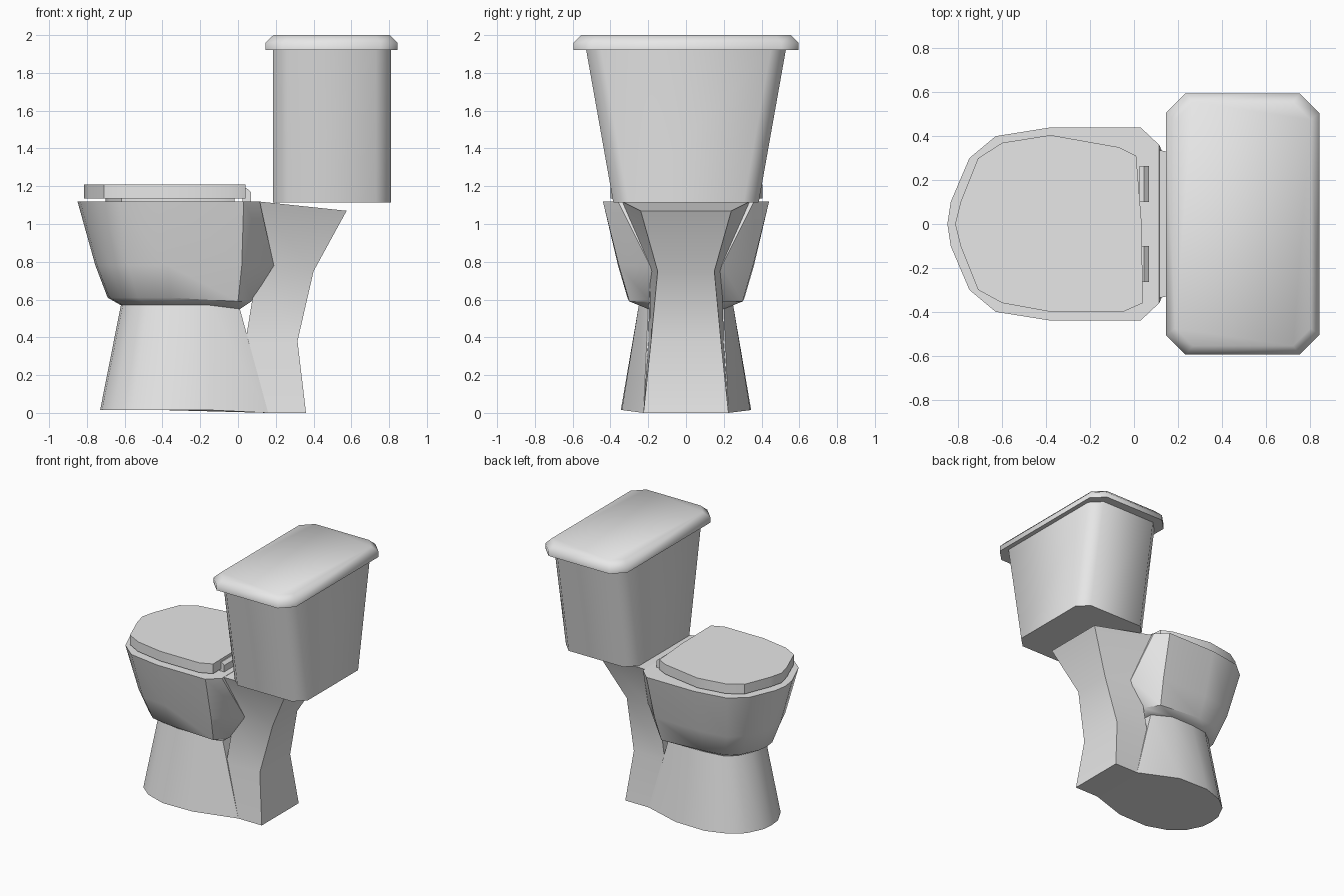
import bpy, bmesh, math

old = bpy.data.objects.get("Cube")
if old:
    bpy.data.objects.remove(old, do_unlink=True)

# One ceramic colour for the whole model
ceramic = bpy.data.materials.new("light grey ceramic")
ceramic.use_nodes = True
ceramic.diffuse_color = (0.8, 0.8, 0.8, 1)
for node in ceramic.node_tree.nodes:
    if node.type == 'BSDF_PRINCIPLED':
        node.inputs["Base Color"].default_value = (0.8, 0.8, 0.8, 1)


def mirrored(half, z):
    """Close a half outline (y >= 0) across y = 0; a third value overrides z."""
    points = [(p[0], p[1], p[2] if len(p) > 2 else z) for p in half]
    return points + [(x, -y, h) for x, y, h in reversed(points) if y > 0]


def at_height(outline, z):
    return [(x, y, z) for x, y in outline]


def octagon(x0, x1, y0, y1, cut, z):
    """Rectangle with cut corners."""
    return at_height([(x0 + cut, y0), (x1 - cut, y0), (x1, y0 + cut), (x1, y1 - cut),
                      (x1 - cut, y1), (x0 + cut, y1), (x0, y1 - cut), (x0, y0 + cut)], z)


def loft(name, rings, angle=50):
    """Skin a stack of rings, cap both ends and smooth the gentle edges."""
    bm = bmesh.new()
    loops = [[bm.verts.new(p) for p in ring] for ring in rings]
    count = len(loops[0])
    for low, high in zip(loops, loops[1:]):
        for i in range(count):
            j = (i + 1) % count
            bm.faces.new((low[i], low[j], high[j], high[i]))
    bm.faces.new(list(reversed(loops[0])))
    bm.faces.new(loops[-1])
    bmesh.ops.recalc_face_normals(bm, faces=bm.faces)
    mesh = bpy.data.meshes.new(name)
    bm.to_mesh(mesh)
    bm.free()
    mesh.materials.append(ceramic)
    obj = bpy.data.objects.new(name, mesh)
    bpy.context.collection.objects.link(obj)
    bpy.ops.object.select_all(action='DESELECT')
    obj.select_set(True)
    bpy.context.view_layer.objects.active = obj
    bpy.ops.object.shade_smooth_by_angle(angle=math.radians(angle))
    return obj


# Bowl: flared rim, tapering to a tucked-in neck
neck = [(-.62, 0), (-.61, .07), (-.56, .17), (-.48, .23), (-.34, .25), (-.15, .25), (.01, .2, .55)]
bowl_bottom = [(-.69, 0), (-.68, .08), (-.62, .2), (-.53, .28), (-.36, .31), (0, .3, .59), (.07, .19, .59)]
bowl_middle = [(-.755, 0), (-.745, .09), (-.68, .24), (-.58, .33), (-.37, .36), (.02, .355), (.19, .19)]
rim = [(-.85, 0), (-.835, .1), (-.75, .3), (-.63, .4), (-.38, .44), (.03, .44), (.115, .36)]
loft("bowl", [mirrored(neck, .57), mirrored(bowl_bottom, .61),
              mirrored(bowl_middle, .78), mirrored(rim, 1.12)], 40)

# Pedestal: spreads from the neck to the floor
foot = [(-.73, 0), (-.72, .09), (-.66, .21), (-.56, .29), (-.4, .345), (-.15, .34), (.16, .225, 0)]
loft("pedestal", [mirrored(foot, .015), mirrored(neck, .57)], 40)

# Rear column: curved back that carries the tank deck
loft("rear_column", [
    mirrored([(.14, .225), (.36, .225)], 0),
    mirrored([(.04, .2), (.315, .185)], .38),
    mirrored([(.1, .19), (.4, .15)], .75),
    mirrored([(.1, .34, 1.12), (.575, .24, 1.07)], 1.12)], 45)

# Seat and closed seat cover
cover = [(-.815, 0), (-.79, .1), (-.71, .3), (-.6, .37), (-.38, .405), (-.07, .35), (.01, .31),
         (.035, 0), (.04, -.36), (-.05, -.4), (-.38, -.4), (-.6, -.36), (-.71, -.3), (-.79, -.1)]
loft("seat_cover", [at_height(cover, 1.135), at_height(cover, 1.21)], 30)
seat = [(x * .8 - .05, y * .8) for x, y in cover]
loft("seat", [at_height(seat, 1.115), at_height(seat, 1.14)], 30)

# Hinge blocks
for side, name in ((1, "left_hinge"), (-1, "right_hinge")):
    y0, y1 = sorted((side * .1, side * .265))
    base = [(.025, y0), (.068, y0), (.068, y1), (.025, y1)]
    top = [(.025, y0), (.045, y0), (.045, y1), (.025, y1)]
    loft(name, [at_height(base, 1.11), at_height(base, 1.17), at_height(top, 1.19)], 30)

# Tank: widens upward in y only
loft("tank", [octagon(.185, .81, -.385, .385, .08, 1.115),
              octagon(.185, .81, -.53, .53, .08, 1.93)])

# Tank lid with a sloped upper edge
loft("tank_lid", [octagon(.145, .845, -.595, .595, .09, 1.92),
                  octagon(.145, .845, -.595, .595, .09, 1.96),
                  octagon(.188, .805, -.555, .555, .08, 2)])
